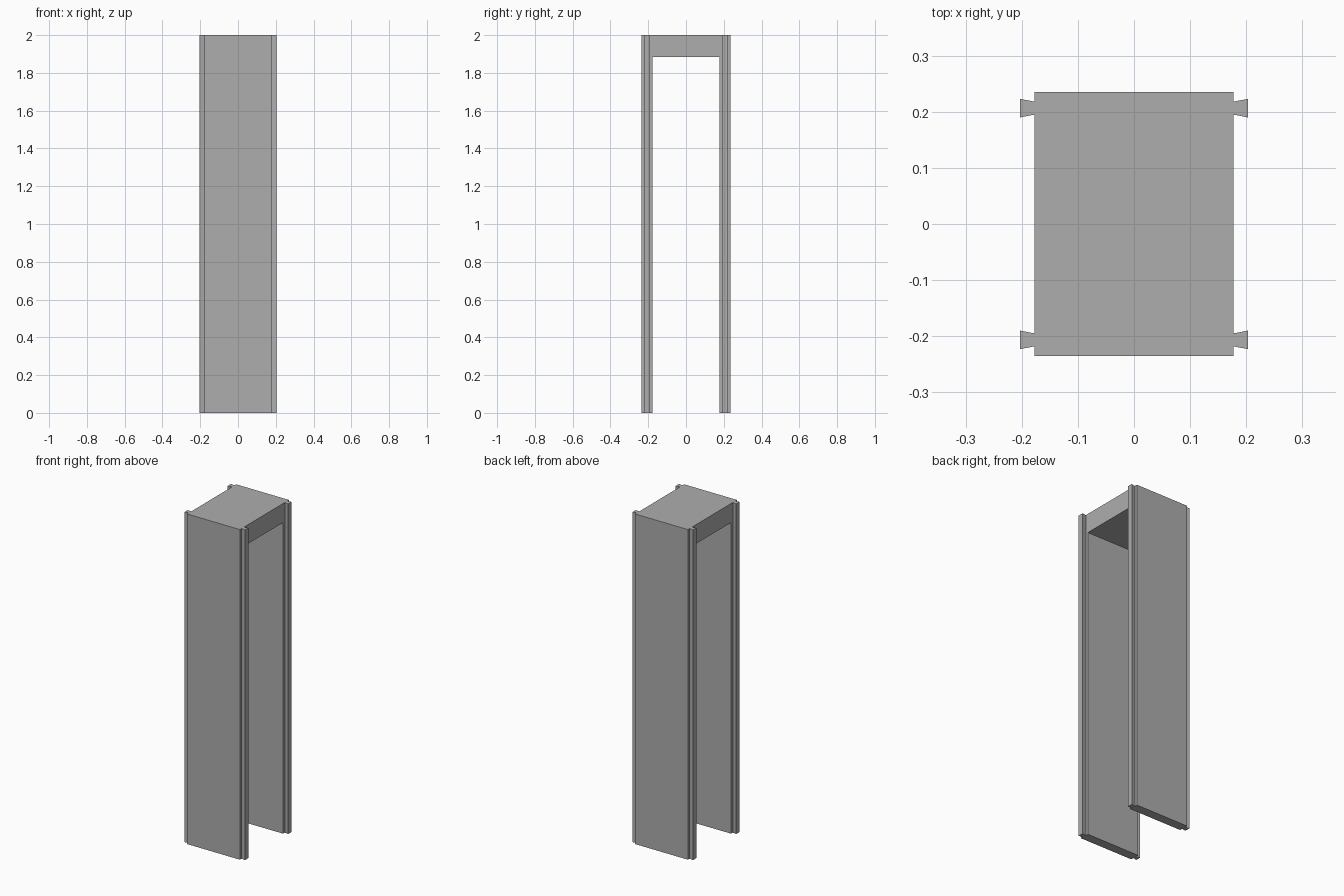
import bpy
import bmesh

cube = bpy.data.objects.get("Cube")
if cube:
    bpy.data.objects.remove(cube, do_unlink=True)

HEIGHT = 2.0
HALF_X = 0.177      # half width of the body
OUT_Y = 0.235       # outer wall face
IN_Y = 0.178        # inner wall face
BEAM_Z = 1.884      # underside of the top

grey = bpy.data.materials.new("plain_grey")
grey.use_nodes = True
colour = (0.42, 0.42, 0.42, 1)
grey.diffuse_color = colour
grey.node_tree.nodes["Principled BSDF"].inputs["Base Color"].default_value = colour


def extrude_profile(name, points, direction):
    """Extrude a flat outline into a solid."""
    bm = bmesh.new()
    face = bm.faces.new([bm.verts.new(p) for p in points])
    result = bmesh.ops.extrude_face_region(bm, geom=[face])
    moved = [g for g in result["geom"] if isinstance(g, bmesh.types.BMVert)]
    bmesh.ops.translate(bm, verts=moved, vec=direction)
    bmesh.ops.recalc_face_normals(bm, faces=bm.faces)
    mesh = bpy.data.meshes.new(name)
    bm.to_mesh(mesh)
    bm.free()
    mesh.materials.append(grey)
    obj = bpy.data.objects.new(name, mesh)
    bpy.context.collection.objects.link(obj)
    return obj


# Arch body: two walls joined by a thick top
arch = [(-OUT_Y, 0), (-IN_Y, 0), (-IN_Y, BEAM_Z), (IN_Y, BEAM_Z),
        (IN_Y, 0), (OUT_Y, 0), (OUT_Y, HEIGHT), (-OUT_Y, HEIGHT)]
extrude_profile("arch_body", [(-HALF_X, y, z) for y, z in arch], (2 * HALF_X, 0, 0))

# Dovetail rails along the wall edges
rail = [(HALF_X, 0.195), (0.203, 0.190), (0.203, 0.223), (HALF_X, 0.218)]
for side_x, x_name in ((-1, "right"), (1, "left")):
    for side_y, y_name in ((-1, "front"), (1, "back")):
        outline = [(side_x * x, side_y * y, 0) for x, y in rail]
        extrude_profile(f"{y_name}_{x_name}_rail", outline, (0, 0, HEIGHT))
